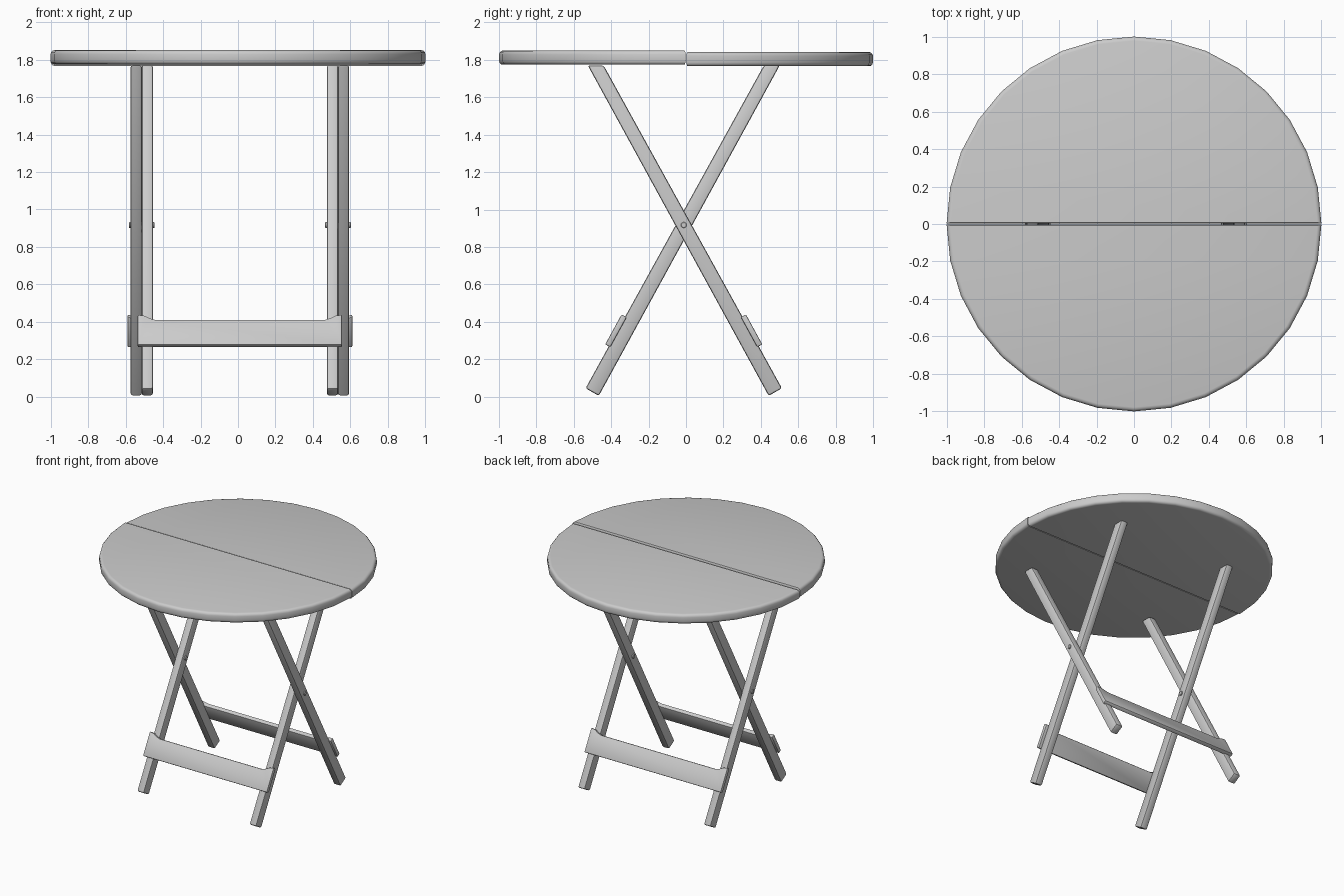
import bpy, bmesh, math
from mathutils import Vector

if "Cube" in bpy.data.objects:
    bpy.data.objects.remove(bpy.data.objects["Cube"])

CX, CY = 0.01, -0.012          # centre line of the folding frame


def prism(name, pts, vec, bevel, segs=2, weight=None):
    """Extrude a planar outline along vec, then round its edges."""
    bm = bmesh.new()
    vec = Vector(vec)
    a = [bm.verts.new(p) for p in pts]
    b = [bm.verts.new(Vector(p) + vec) for p in pts]
    n = len(pts)
    bm.faces.new(a)
    bm.faces.new(b[::-1])
    for i in range(n):
        bm.faces.new((a[i], b[i], b[(i + 1) % n], a[(i + 1) % n]))
    bmesh.ops.recalc_face_normals(bm, faces=bm.faces)
    if weight:
        layer = bm.edges.layers.float.new("bevel_weight_edge")
        for e in bm.edges:
            e[layer] = weight(e)
    me = bpy.data.meshes.new(name)
    bm.to_mesh(me)
    bm.free()
    ob = bpy.data.objects.new(name, me)
    bpy.context.collection.objects.link(ob)
    m = ob.modifiers.new("round", 'BEVEL')
    m.width, m.segments = bevel, segs
    m.limit_method = 'WEIGHT' if weight else 'ANGLE'
    bpy.ops.object.select_all(action='DESELECT')
    ob.select_set(True)
    bpy.context.view_layer.objects.active = ob
    bpy.ops.object.modifier_apply(modifier="round")
    bpy.ops.object.shade_smooth_by_angle(angle=math.radians(35))
    return ob


# round top in two half leaves
def edge_weight(e):
    p, q = (v.co for v in e.verts)
    if abs(p.z - q.z) > 0.01:
        return 0.0
    return 0.25 if abs(p.y - q.y) < 1e-5 and abs(p.x - q.x) > 1 else 1.0


for name, s, z in (("front_leaf", -1, 1.774), ("back_leaf", 1, 1.766)):
    arc = [(math.cos(math.pi * i / 16), s * max(math.sin(math.pi * i / 16), 0.003), z)
           for i in range(17)]
    prism(name, arc, (0, 0, 0.076), 0.022, 3, edge_weight)


# two crossed frames: outer pair leans to the back at the foot, inner to the front
def frame(label, s, leg_x, rung_x):
    def yz(y, z, x=0.0):
        return Vector((x, CY + s * (y - CY), z))

    # legs: square cut foot, level cut top
    for side, d in (("left", -1), ("right", 1)):
        outline = [yz(-0.525, 1.77), yz(0.442, 0.004), yz(0.513, 0.044), yz(-0.44, 1.77)]
        x0 = CX + d * leg_x - 0.03
        prism(f"{label}_leg_{side}", [p + Vector((x0, 0, 0)) for p in outline],
              (0.06, 0, 0), 0.011)

    # stretcher board lying on the outer face of the legs, with raised ends
    along = (yz(0.32, 0.44) - yz(0.408, 0.279)).normalized()
    inward = Vector((0, -s * 0.877, -0.48)) * 0.031
    half = [(rung_x, 0), (rung_x, 0.183), (rung_x - 0.035, 0.178),
            (rung_x - 0.065, 0.162), (rung_x - 0.095, 0.152)]
    outline = half + [(-x, h) for x, h in half[::-1]]
    base = yz(0.408, 0.279, CX)
    prism(f"{label}_stretcher", [base + Vector((x, 0, 0)) + along * h for x, h in outline],
          inward, 0.006)


frame("outer", 1, 0.553, 0.60)
frame("inner", -1, 0.494, 0.545)

# pivot pins through each leg crossing
for side, d in (("left", -1), ("right", 1)):
    ring = [(CX + d * 0.455, CY + 0.016 * math.cos(math.tau * i / 12),
             0.917 + 0.016 * math.sin(math.tau * i / 12)) for i in range(12)]
    prism(f"pivot_pin_{side}", ring, (d * 0.137, 0, 0), 0.003, 1)
